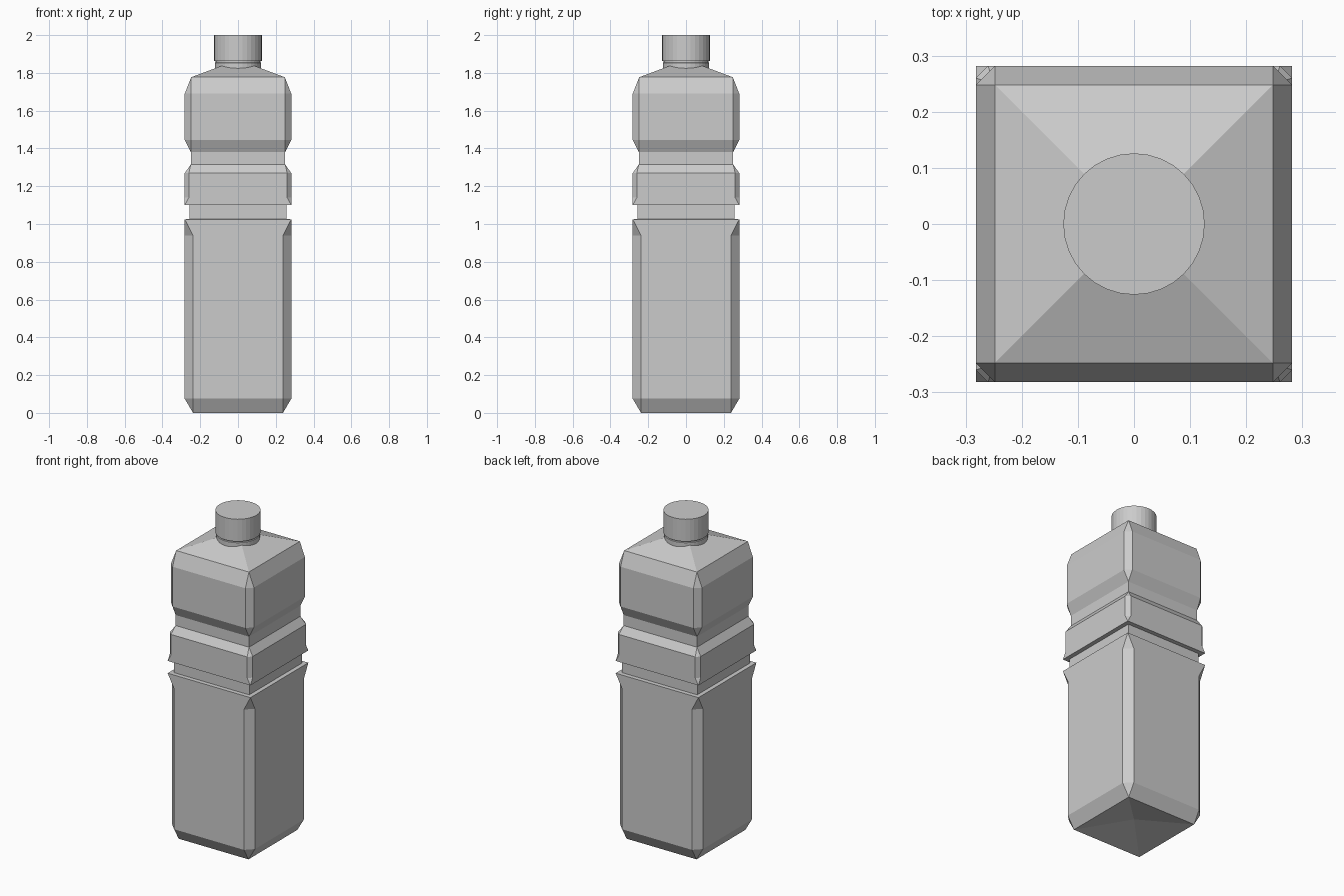
import bpy, bmesh, math

if "Cube" in bpy.data.objects:
    bpy.data.objects.remove(bpy.data.objects["Cube"])


def make_object(name, bm):
    bmesh.ops.recalc_face_normals(bm, faces=bm.faces)
    mesh = bpy.data.meshes.new(name)
    bm.to_mesh(mesh)
    bm.free()
    obj = bpy.data.objects.new(name, mesh)
    bpy.context.collection.objects.link(obj)
    return obj


def section(half, flat, z):
    """Square of half width 'half' whose flat sides reach 'flat' (equal = sharp corners)."""
    h, f = half, flat
    return [(x, y, z) for x, y in ((f, -h), (h, -f), (h, f), (f, h),
                                   (-f, h), (-h, f), (-h, -f), (-f, -h))]


def loft(name, levels, bottom, top):
    """Skin chamfered square sections, closing both ends with a shallow pyramid."""
    bm = bmesh.new()
    cache = {}

    def vert(co):
        key = tuple(round(c, 4) for c in co)
        if key not in cache:
            cache[key] = bm.verts.new(co)
        return cache[key]

    def face(points):
        verts = list(dict.fromkeys(vert(p) for p in points))
        if len(verts) > 2:
            bm.faces.new(verts)

    rings = [section(*level) for level in levels]
    for i in range(8):
        j = (i + 1) % 8
        for a, b in zip(rings, rings[1:]):
            if a[i] != a[j] or b[i] != b[j]:
                face((a[i], a[j], b[j], b[i]))
        face((rings[0][j], rings[0][i], (0, 0, bottom)))
        face((rings[-1][i], rings[-1][j], (0, 0, top)))
    return make_object(name, bm)


def lathe(name, profile, sides=32):
    """Revolve a (radius, z) profile that starts and ends on the axis."""
    bm = bmesh.new()
    verts = [bm.verts.new((r, 0, z)) for r, z in profile]
    edges = [bm.edges.new(pair) for pair in zip(verts, verts[1:])]
    bmesh.ops.spin(bm, geom=verts + edges, cent=(0, 0, 0), axis=(0, 0, 1),
                   angle=math.tau, steps=sides, use_duplicate=False)
    bmesh.ops.remove_doubles(bm, verts=bm.verts, dist=0.0005)
    return make_object(name, bm)


# Bottle body: (half width, flat half width, height)
W = 0.282
loft("bottle_body", [
    (0.238, 0.238, 0.0),      # base
    (W, 0.238, 0.075),        # lower block
    (W, 0.238, 0.94),
    (W, W, 1.025),            # pointed corners
    (0.256, 0.256, 1.0255),   # lower groove
    (0.256, 0.256, 1.10),
    (W, W, 1.1005),           # middle band
    (W, 0.26, 1.14),
    (W, 0.26, 1.27),
    (0.25, 0.25, 1.315),      # upper groove
    (0.25, 0.25, 1.38),
    (W, 0.248, 1.445),        # upper block
    (W, 0.248, 1.69),
    (0.248, 0.248, 1.777),    # shoulder
], bottom=0.05, top=1.87)

# Neck with collar
lathe("neck", [(0, 1.79), (0.122, 1.79), (0.122, 1.853), (0.118, 1.856),
               (0.118, 1.88), (0, 1.88)])

# Screw cap
lathe("cap", [(0, 1.863), (0.126, 1.863), (0.126, 2.0), (0, 2.0)])
